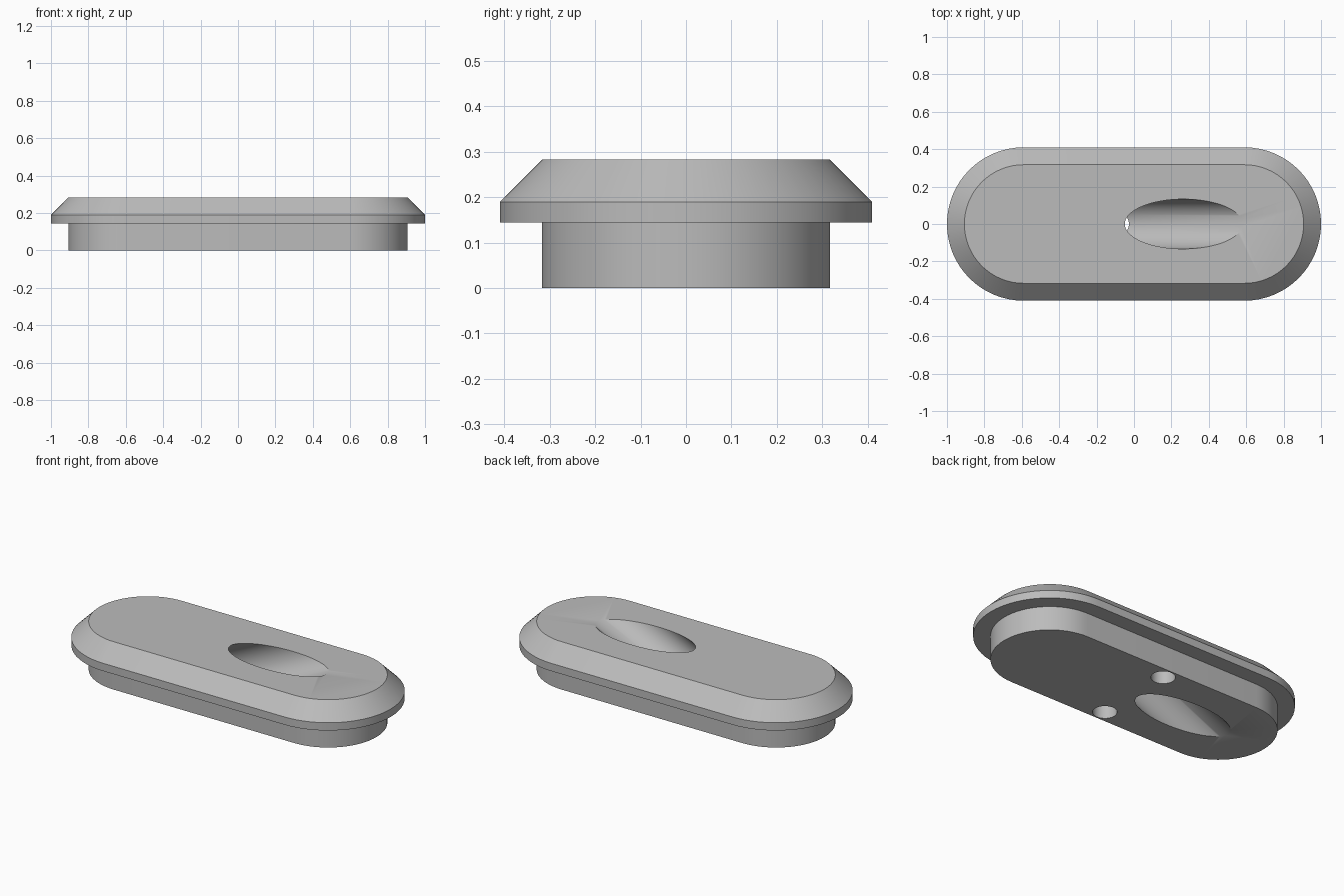
import bpy, bmesh, math
from mathutils import Matrix, Vector

if "Cube" in bpy.data.objects:
    bpy.data.objects.remove(bpy.data.objects["Cube"])

grey = bpy.data.materials.new("grey")
grey.diffuse_color = (0.5, 0.5, 0.5, 1)
grey.use_nodes = True
grey.node_tree.nodes["Principled BSDF"].inputs["Base Color"].default_value = grey.diffuse_color

END_X = 0.59                       # centre of each rounded end
HEIGHT = 0.283
# (radius, z) steps from the bottom plug up to the chamfered flange
STEPS = [(0.317, 0), (0.317, 0.144), (0.41, 0.144), (0.41, 0.19), (0.317, HEIGHT)]


def stadium(radius, z, n=32):
    """Outline with two straight sides and two half-round ends."""
    pts = []
    for side in (1, -1):
        for i in range(n + 1):
            a = -math.pi / 2 + math.pi * i / n
            pts.append((side * (END_X + radius * math.cos(a)), side * radius * math.sin(a), z))
    return pts


def cylinder(name, radius, depth, matrix):
    bm = bmesh.new()
    bmesh.ops.create_cone(bm, cap_ends=True, segments=96, radius1=radius,
                          radius2=radius, depth=depth, matrix=matrix)
    return make(name, bm)


def make(name, bm):
    bmesh.ops.recalc_face_normals(bm, faces=bm.faces)
    mesh = bpy.data.meshes.new(name)
    bm.to_mesh(mesh)
    bm.free()
    mesh.materials.append(grey)
    obj = bpy.data.objects.new(name, mesh)
    bpy.context.collection.objects.link(obj)
    return obj


# stepped plate: rings joined into one solid
bm = bmesh.new()
rings = [[bm.verts.new(p) for p in stadium(r, z)] for r, z in STEPS]
for low, high in zip(rings, rings[1:]):
    for i in range(len(low)):
        j = (i + 1) % len(low)
        bm.faces.new((low[i], low[j], high[j], high[i]))
bm.faces.new(rings[0][::-1])
bm.faces.new(rings[-1])
plate = make("plate", bm)

# slanted through hole, falling towards -x at 25 degrees
tilt = Matrix.Translation(Vector((-0.038, 0, HEIGHT / 2))) @ Matrix.Rotation(math.radians(65), 4, 'Y')
cutters = [cylinder("slanted_hole_cutter", 0.133, 2.4, tilt)]

# two blind round sockets in the underside
for side in (1, -1):
    cutters.append(cylinder("socket_cutter", 0.066, 0.24, Matrix.Translation((0, side * 0.243, 0))))

bpy.context.view_layer.objects.active = plate
for cutter in cutters:
    cutter.hide_render = True
    mod = plate.modifiers.new("cut", 'BOOLEAN')
    mod.operation, mod.solver, mod.object = 'DIFFERENCE', 'EXACT', cutter
    bpy.ops.object.modifier_apply(modifier=mod.name)
    bpy.data.objects.remove(cutter)

# smooth round walls, keep the sharp steps
plate.select_set(True)
bpy.ops.object.shade_smooth_by_angle(angle=math.radians(30))
